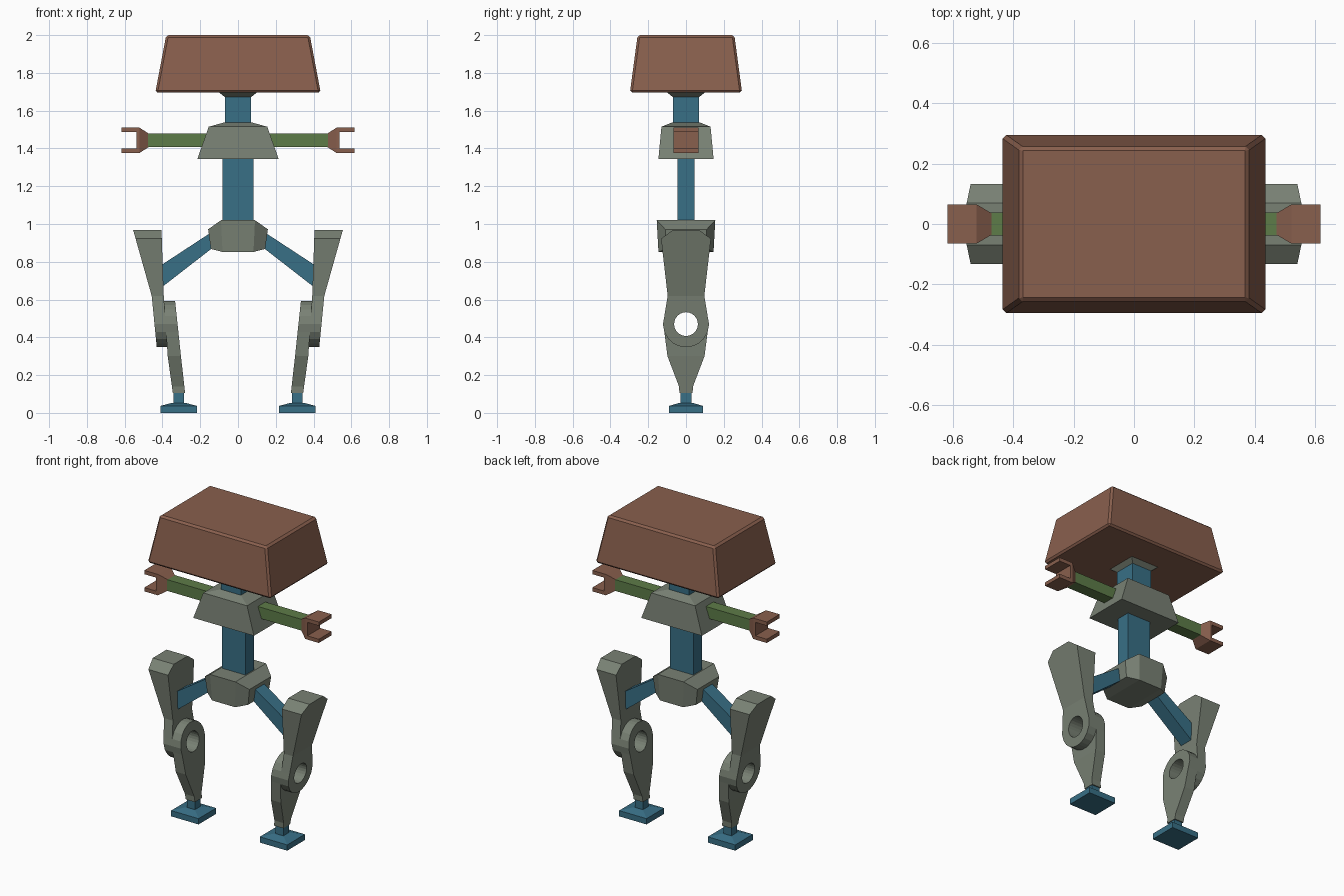
import bpy, bmesh, math

if "Cube" in bpy.data.objects:
    bpy.data.objects.remove(bpy.data.objects["Cube"])

COLOURS = {
    "brown": (0.25, 0.115, 0.075, 1), "blue": (0.04, 0.16, 0.24, 1),
    "green": (0.11, 0.20, 0.065, 1), "sage": (0.19, 0.22, 0.175, 1),
}
MATS = {}
for key, rgba in COLOURS.items():
    MATS[key] = bpy.data.materials.new(key)
    MATS[key].diffuse_color = rgba


def loft(name, colour, pieces, axis="z", hole=None, mirror=False):
    """Each piece is a list of rectangles along an axis: (pos, a0, a1, b0, b1).
    axis z: a = x, b = y;  axis x: a = y, b = z."""
    bm = bmesh.new()
    for sections in pieces:
        rings = []
        for p, a0, a1, b0, b1 in sections:
            ring = []
            for a, b in ((a0, b0), (a1, b0), (a1, b1), (a0, b1)):
                ring.append(bm.verts.new((a, b, p) if axis == "z" else (p, a, b)))
            rings.append(ring)
        bm.faces.new(rings[0])
        bm.faces.new(rings[-1])
        for r, s in zip(rings, rings[1:]):
            for i in range(4):
                j = (i + 1) % 4
                bm.faces.new((r[i], r[j], s[j], s[i]))
    bmesh.ops.recalc_face_normals(bm, faces=bm.faces)
    mesh = bpy.data.meshes.new(name)
    bm.to_mesh(mesh)
    bm.free()
    mesh.materials.append(MATS[colour])
    ob = bpy.data.objects.new(name, mesh)
    bpy.context.collection.objects.link(ob)
    if hole:
        mod = ob.modifiers.new("hole", "BOOLEAN")
        mod.object, mod.operation, mod.solver = hole, "DIFFERENCE", "EXACT"
    if mirror:
        mod = ob.modifiers.new("mirror", "MIRROR")
        mod.use_mirror_merge = False
    return ob


def sym(p, a, b, ca=0, cb=0):
    """Rectangle section from half sizes and a centre."""
    return (p, ca - a, ca + a, cb - b, cb + b)


def interp(table, z):
    """Piecewise linear lookup, table ordered by falling z."""
    for (z0, v0), (z1, v1) in zip(table, table[1:]):
        if z >= z1:
            break
    return v0 + (v1 - v0) * (z - z0) / (z1 - z0)


# Head, with a small flared collar below it
head = loft("head", "brown", [[sym(1.695, 0.438, 0.297), sym(2.0, 0.38, 0.256)]])
bev = head.modifiers.new("bevel", "BEVEL")
bev.width, bev.segments = 0.012, 1
loft("head_collar", "sage", [[sym(1.672, 0.07, 0.07), sym(1.70, 0.105, 0.105)]])

# Neck, chest and waist column
loft("neck", "blue", [[sym(1.52, 0.07, 0.07), sym(1.68, 0.07, 0.07)]])
loft("chest", "sage", [[sym(1.345, 0.215, 0.146), sym(1.515, 0.155, 0.13),
                        sym(1.537, 0.075, 0.075)]])
loft("waist", "blue", [[sym(1.0, 0.083, 0.045), sym(1.36, 0.083, 0.045)]])

# Pelvis, tapering towards both hips; section corners narrow towards the bottom
pelvis = loft("pelvis", "sage", [[
    (-0.158, -0.11, 0.11, 0.868, 0.972), (-0.09, -0.155, 0.155, 0.852, 1.02),
    (0.09, -0.155, 0.155, 0.852, 1.02), (0.158, -0.11, 0.11, 0.868, 0.972)]], axis="x")
for v in pelvis.data.vertices:
    if v.co.z < 0.9:
        v.co.x *= 0.91
        v.co.y *= 0.94

# Arms and forked hands
Z = 1.443
loft("arm", "green", [[sym(0.12, 0.038, 0.036, 0, Z), sym(0.48, 0.038, 0.036, 0, Z)]],
     axis="x", mirror=True)
loft("hand", "brown", [
    [sym(0.473, 0.036, 0.036, 0, Z), sym(0.522, 0.065, 0.067, 0, Z),
     sym(0.537, 0.065, 0.067, 0, Z)],
    [sym(0.537, 0.065, 0.012, 0, Z + 0.055), sym(0.618, 0.065, 0.012, 0, Z + 0.055)],
    [sym(0.537, 0.065, 0.012, 0, Z - 0.055), sym(0.618, 0.065, 0.012, 0, Z - 0.055)]],
    axis="x", mirror=True)

# Hip struts
loft("hip_strut", "blue", [[(0.12, -0.045, 0.045, 0.885, 0.97),
                            (0.41, -0.045, 0.045, 0.66, 0.78)]], axis="x", mirror=True)

# Knee hole cutter
KZ, KR = 0.47, 0.122
bpy.ops.mesh.primitive_cylinder_add(vertices=24, radius=0.063, depth=0.6,
                                    location=(0.4, 0, KZ), rotation=(0, math.pi / 2, 0))
cutter = bpy.context.object
cutter.name = "knee_cutter"
cutter.hide_render = True
cutter.hide_set(True)
arc = [(KZ + KR * math.sin(math.radians(a)), KR * math.cos(math.radians(a)))
       for a in (20, 0, -20, -40, -57, -72, -83)]

# Thigh: wide top, rounded knee end
outer = [(0.968, 0.555), (0.62, 0.457), (0.347, 0.43)]
inner = [(0.968, 0.405), (0.65, 0.395), (0.347, 0.375)]
profile = [(0.968, 0.07), (0.922, 0.132), (0.62, 0.097)] + arc
loft("thigh", "sage", [[(z, interp(inner, z), interp(outer, z), -w, w)
                        for z, w in profile]], hole=cutter, mirror=True)

# Shank: rounded knee end, tapering to the ankle
outer = [(0.592, 0.392), (0.3, 0.372), (0.105, 0.345)]
inner = [(0.592, 0.333), (0.3, 0.302), (0.105, 0.28)]
profile = [(2 * KZ - z, w) for z, w in reversed(arc)] + [(0.30, 0.098), (0.14, 0.037), (0.105, 0.035)]
loft("shank", "sage", [[(z, interp(inner, z), interp(outer, z), -w, w)
                        for z, w in profile]], hole=cutter, mirror=True)

# Ankle and foot
loft("ankle", "blue", [[sym(0.04, 0.028, 0.028, 0.313), sym(0.11, 0.028, 0.028, 0.313)]], mirror=True)
loft("foot", "blue", [[sym(0, 0.097, 0.089, 0.314), sym(0.037, 0.097, 0.089, 0.314),
                       sym(0.053, 0.036, 0.036, 0.314)]], mirror=True)

for m in bpy.data.materials:
    if m.users and not m.is_grease_pencil:
        m.use_nodes = True
        m.node_tree.nodes["Principled BSDF"].inputs["Base Color"].default_value = m.diffuse_color
